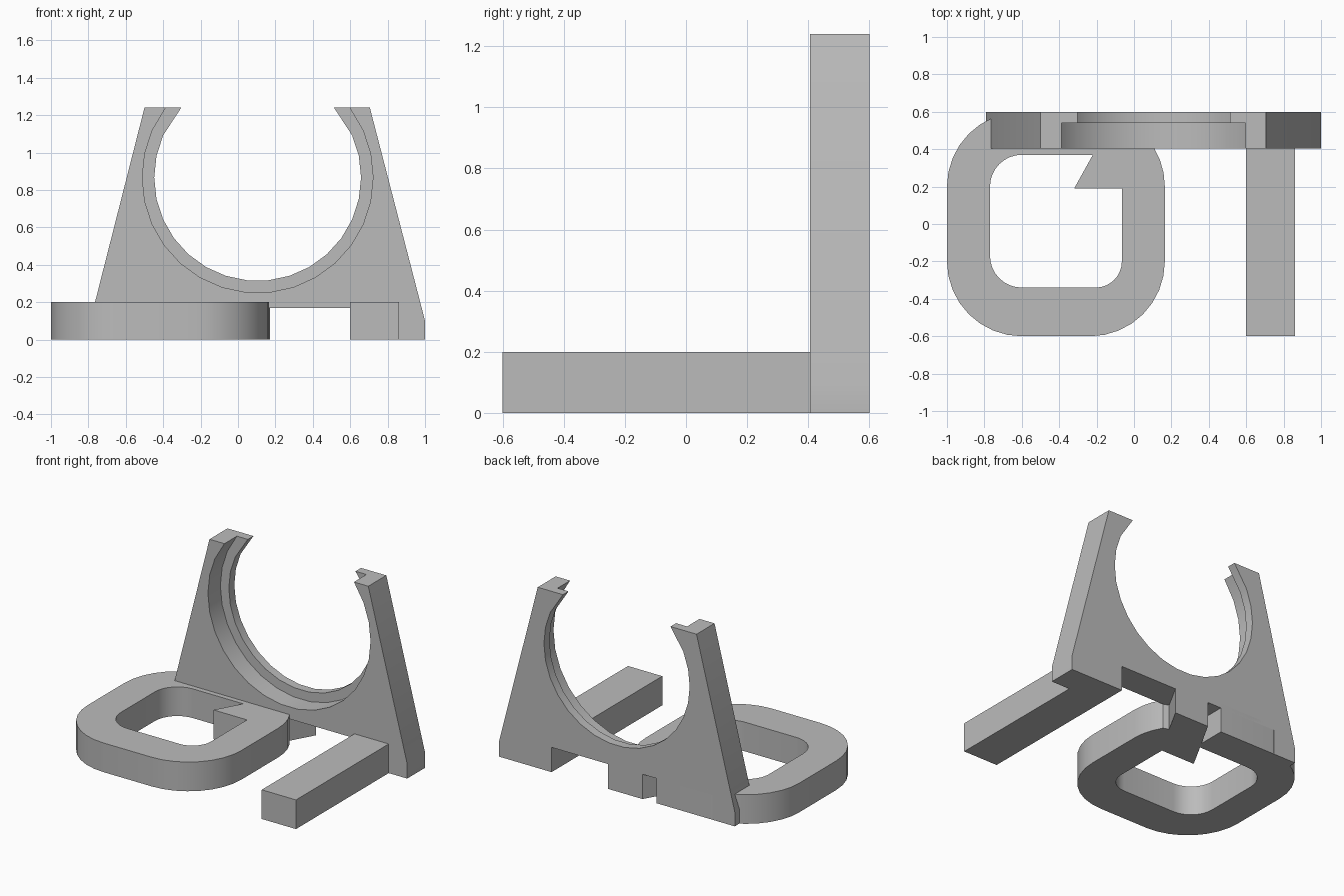
import bpy, bmesh, math
from mathutils import Vector

cube = bpy.data.objects.get("Cube")
if cube:
    bpy.data.objects.remove(cube, do_unlink=True)

GREY = (0.5, 0.5, 0.5, 1)
mat = bpy.data.materials.new("grey plastic")
mat.use_nodes = True
mat.diffuse_color = GREY
mat.node_tree.nodes["Principled BSDF"].inputs["Base Color"].default_value = GREY

MID, RING_Z = 0.105, 0.867      # centre of the round cradle
TOP, FOOT = 1.24, 0.2
FRONT, STEP, BACK = 0.405, 0.54, 0.6


def finish(obj):
    obj.data.materials.clear()
    obj.data.materials.append(mat)
    bpy.ops.object.select_all(action="DESELECT")
    obj.select_set(True)
    bpy.context.view_layer.objects.active = obj
    bpy.ops.object.shade_smooth_by_angle(angle=math.radians(30))


def prism(name, points, offset):
    """Extrude a closed 3D outline along an offset."""
    bm = bmesh.new()
    face = bm.faces.new([bm.verts.new(p) for p in points])
    out = bmesh.ops.extrude_face_region(bm, geom=[face])
    verts = [g for g in out["geom"] if isinstance(g, bmesh.types.BMVert)]
    bmesh.ops.translate(bm, verts=verts, vec=Vector(offset))
    bmesh.ops.recalc_face_normals(bm, faces=bm.faces[:])
    mesh = bpy.data.meshes.new(name)
    bm.to_mesh(mesh)
    bm.free()
    obj = bpy.data.objects.new(name, mesh)
    bpy.context.collection.objects.link(obj)
    finish(obj)


def arc(cx, cy, r, start, end, steps=8):
    angles = [math.radians(start + (end - start) * i / steps) for i in range(steps + 1)]
    return [(cx + r * math.cos(a), cy + r * math.sin(a)) for a in angles]


def plate(name, radius, y0, y1):
    """Tapered upright with an open round cradle and an arch between the feet."""
    end = math.degrees(math.asin((TOP - RING_Z) / radius))
    inner = [p for a in range(24, -205, -12)
             for p in arc(MID, RING_Z, radius, a, a, 1)[:1] if a < end - 2 and a > -180 - end + 2]
    tip = radius * math.cos(math.radians(end))
    outline = [(0.705, TOP), (MID + tip, TOP)] + inner + [(MID - tip, TOP), (-0.5, TOP)]
    outline += [(-0.79, 0.1), (-0.79, 0), (-0.62, 0), (-0.62, 0.17),
                (0.6, 0.17), (0.6, 0), (1, 0), (1, 0.1)]
    prism(name, [(x, y0, z) for x, z in outline], (0, y1 - y0, 0))


plate("upright_plate", 0.617, FRONT, STEP)
plate("upright_back_lip", 0.553, STEP, BACK)

# straight foot
prism("bar_foot", [(0.6, -0.6, 0), (0.86, -0.6, 0), (0.86, 0.5, 0), (0.6, 0.5, 0)], (0, 0, FOOT))

# looped foot: rounded outline with a slanted tail and a rounded opening
outer = arc(-0.6, -0.2, 0.4, 180, 270) + arc(-0.235, -0.2, 0.4, 270, 360)
outer += arc(-0.235, 0.2, 0.4, 0, 31, 3)
outer += [(0.07, 0.42), (0.17, 0.6), (-0.09, 0.6), (-0.195, 0.415), (-0.195, 0.6)]
outer += arc(-0.6, 0.2, 0.4, 90, 180)
hole = arc(-0.6, -0.17, 0.17, 180, 270) + arc(-0.205, -0.2, 0.14, 270, 360)
hole += [(-0.065, 0.19), (-0.32, 0.19), (-0.22, 0.37)] + arc(-0.6, 0.2, 0.17, 90, 180)

curve = bpy.data.curves.new("loop_foot", "CURVE")
curve.dimensions = "2D"
curve.fill_mode = "BOTH"
curve.extrude = FOOT / 2
for path in (outer, hole):
    spline = curve.splines.new("POLY")
    spline.points.add(len(path) - 1)
    for point, (x, y) in zip(spline.points, path):
        point.co = (x, y, 0, 1)
    spline.use_cyclic_u = True
loop = bpy.data.objects.new("loop_foot", curve)
loop.location.z = FOOT / 2
bpy.context.collection.objects.link(loop)
bpy.ops.object.select_all(action="DESELECT")
loop.select_set(True)
bpy.context.view_layer.objects.active = loop
bpy.ops.object.convert(target="MESH")
loop = bpy.context.view_layer.objects.active

# weld the caps to the walls
bm = bmesh.new()
bm.from_mesh(loop.data)
bmesh.ops.remove_doubles(bm, verts=bm.verts[:], dist=0.0005)
bmesh.ops.recalc_face_normals(bm, faces=bm.faces[:])
bm.to_mesh(loop.data)
bm.free()
finish(loop)
